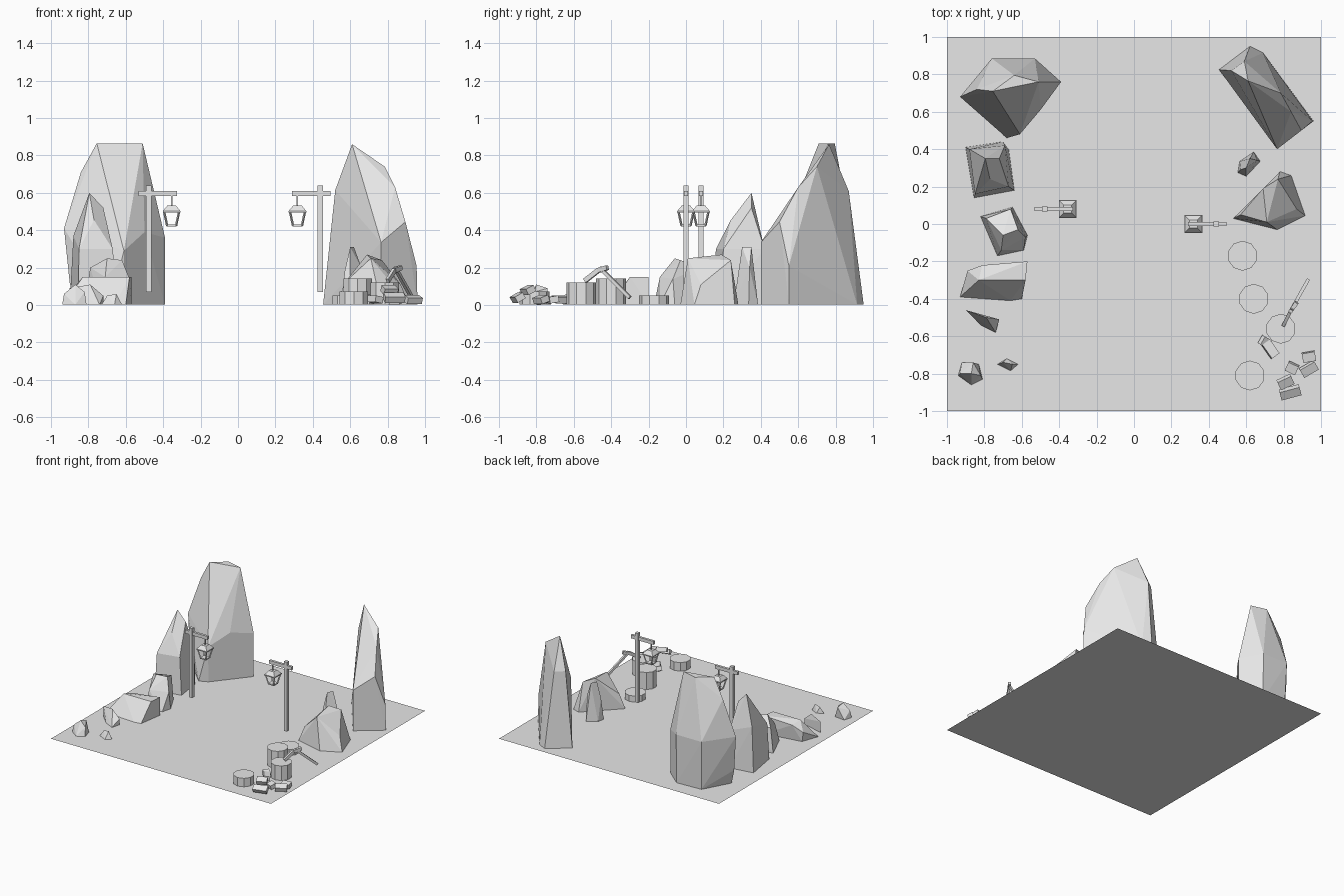
import bpy
import bmesh
import math
from mathutils import Vector, Matrix

start_cube = bpy.data.objects.get("Cube")
if start_cube:
    bpy.data.objects.remove(start_cube, do_unlink=True)

GREY = (0.8, 0.8, 0.8, 1)
stone_grey = bpy.data.materials.new("stone_grey")
stone_grey.use_nodes = True
stone_grey.diffuse_color = GREY
stone_grey.node_tree.nodes["Principled BSDF"].inputs["Base Color"].default_value = GREY
FLOOR = 0.002


def finish(name, bm):
    """Turn a bmesh into a flat shaded object."""
    bmesh.ops.recalc_face_normals(bm, faces=bm.faces[:])
    mesh = bpy.data.meshes.new(name)
    bm.to_mesh(mesh)
    bm.free()
    mesh.materials.append(stone_grey)
    obj = bpy.data.objects.new(name, mesh)
    bpy.context.collection.objects.link(obj)
    return obj


def rock(name, foot, upper):
    """Faceted stone: hull of a footprint on the ground and raised corners."""
    bm = bmesh.new()
    for x, y in foot:
        bm.verts.new((x, y, FLOOR))
    for corner in upper:
        bm.verts.new(corner)
    hull = bmesh.ops.convex_hull(bm, input=bm.verts[:])
    inner = [v for v in hull["geom_interior"] if isinstance(v, bmesh.types.BMVert)]
    bmesh.ops.delete(bm, geom=inner, context="VERTS")
    bmesh.ops.dissolve_limit(bm, angle_limit=math.radians(3),
                             verts=bm.verts[:], edges=bm.edges[:])
    return finish(name, bm)


def add_box(bm, centre, size, rotation=None):
    turn = rotation or Matrix.Identity(4)
    matrix = Matrix.Translation(centre) @ turn @ Matrix.Diagonal((*size, 1))
    bmesh.ops.create_cube(bm, size=1, matrix=matrix)


def add_bar(bm, start, end, width, depth):
    """Square bar running between two points."""
    start, end = Vector(start), Vector(end)
    along = end - start
    turn = along.to_track_quat("Z", "Y").to_matrix().to_4x4()
    add_box(bm, (start + end) / 2, (width, depth, along.length), turn)


def add_frustum(bm, centre, low, high, height):
    """Four-sided tapered block with sides facing the axes."""
    turn = Matrix.Rotation(math.pi / 4, 4, "Z")
    bmesh.ops.create_cone(bm, cap_ends=True, segments=4, radius1=low * math.sqrt(2),
                          radius2=high * math.sqrt(2), depth=height,
                          matrix=Matrix.Translation(centre) @ turn)


# Ground sheet
bm = bmesh.new()
bmesh.ops.create_grid(bm, x_segments=1, y_segments=1, size=1)
finish("ground", bm)

# Tall standing stones at the back
rock("back_right_stone",
     [(-0.39, 0.76), (-0.61, 0.49), (-0.68, 0.46), (-0.87, 0.65), (-0.75, 0.87), (-0.53, 0.88)],
     [(-0.39, 0.76, 0.36), (-0.61, 0.48, 0.29), (-0.5, 0.61, 0.39), (-0.93, 0.68, 0.41),
      (-0.9, 0.66, 0.12), (-0.84, 0.72, 0.71), (-0.76, 0.885, 0.4), (-0.53, 0.885, 0.4),
      (-0.755, 0.71, 0.865), (-0.64, 0.795, 0.865), (-0.51, 0.76, 0.865)])
rock("back_left_stone",
     [(0.455, 0.825), (0.62, 0.95), (0.69, 0.915), (0.96, 0.55), (0.765, 0.4)],
     [(0.52, 0.82, 0.615), (0.59, 0.87, 0.61), (0.61, 0.765, 0.86), (0.785, 0.7, 0.74),
      (0.84, 0.6, 0.63), (0.895, 0.5, 0.445), (0.765, 0.4, 0.335), (0.955, 0.55, 0.21)])

# Rocks along the right side
rock("pointed_rock",
     [(-0.9, 0.41), (-0.7, 0.44), (-0.67, 0.4), (-0.64, 0.18), (-0.855, 0.14)],
     [(-0.795, 0.35, 0.6), (-0.72, 0.35, 0.52), (-0.77, 0.24, 0.455),
      (-0.85, 0.16, 0.3), (-0.67, 0.2, 0.3), (-0.88, 0.4, 0.37), (-0.69, 0.42, 0.3)])
rock("middle_rock",
     [(-0.82, 0.04), (-0.65, 0.09), (-0.57, -0.06), (-0.59, -0.14), (-0.73, -0.17)],
     [(-0.66, 0.08, 0.2), (-0.79, 0.03, 0.2), (-0.7, -0.06, 0.25),
      (-0.62, -0.03, 0.24), (-0.58, -0.07, 0.14), (-0.71, -0.14, 0.15)])
rock("slab_rock",
     [(-0.93, -0.39), (-0.88, -0.25), (-0.57, -0.2), (-0.6, -0.4), (-0.66, -0.41)],
     [(-0.89, -0.25, 0.08), (-0.81, -0.22, 0.13), (-0.57, -0.2, 0.15),
      (-0.58, -0.3, 0.15), (-0.83, -0.3, 0.15)])
rock("low_rock",
     [(-0.9, -0.46), (-0.72, -0.51), (-0.74, -0.58), (-0.82, -0.54)],
     [(-0.9, -0.46, 0.09), (-0.72, -0.51, 0.05), (-0.79, -0.5, 0.11)])
rock("front_rock",
     [(-0.92, -0.74), (-0.83, -0.75), (-0.81, -0.83), (-0.87, -0.86), (-0.94, -0.81)],
     [(-0.86, -0.74, 0.09), (-0.87, -0.8, 0.11), (-0.93, -0.8, 0.06), (-0.82, -0.81, 0.07)])
rock("pebble", [(-0.73, -0.75), (-0.68, -0.72), (-0.62, -0.75), (-0.66, -0.785)],
     [(-0.7, -0.74, 0.05), (-0.65, -0.75, 0.06)])

# Rocks along the left side
rock("boulder",
     [(0.53, 0.03), (0.78, 0.28), (0.84, 0.26), (0.915, 0.045), (0.765, -0.03)],
     [(0.57, 0.05, 0.12), (0.71, 0.01, 0.25), (0.69, 0.19, 0.27),
      (0.77, 0.24, 0.24), (0.87, 0.08, 0.11)])
rock("upright_rock",
     [(0.555, 0.275), (0.565, 0.335), (0.64, 0.385), (0.675, 0.335), (0.6, 0.255)],
     [(0.6, 0.3, 0.31), (0.62, 0.35, 0.31), (0.66, 0.34, 0.2), (0.57, 0.29, 0.18)])

# Tree stumps
for i, (x, y, height) in enumerate([(0.58, -0.17, 0.05), (0.64, -0.4, 0.14),
                                    (0.785, -0.56, 0.12), (0.62, -0.81, 0.07)]):
    bm = bmesh.new()
    bmesh.ops.create_cone(bm, cap_ends=True, segments=10, radius1=0.08, radius2=0.08,
                          depth=height, matrix=Matrix.Translation((x, y, height / 2 + FLOOR)))
    finish(f"stump_{i + 1}", bm)

# Pickaxe leaning against a stump
bm = bmesh.new()
add_bar(bm, (0.93, -0.3, 0.04), (0.84, -0.46, 0.2), 0.018, 0.018)
finish("pickaxe_handle", bm)
bm = bmesh.new()
add_bar(bm, (0.8, -0.54, 0.13), (0.835, -0.47, 0.185), 0.018, 0.025)
add_bar(bm, (0.835, -0.47, 0.185), (0.87, -0.42, 0.2), 0.022, 0.025)
finish("pickaxe_head", bm)

# Scattered firewood blocks: x, y, z, length, heading and tilt in degrees
blocks = [(0.73, -0.67, 0.03, 0.09, 125, 10), (0.7, -0.63, 0.03, 0.05, 60, 30),
          (0.845, -0.77, 0.025, 0.06, -25, 15), (0.935, -0.71, 0.03, 0.07, 10, 10),
          (0.935, -0.775, 0.03, 0.09, 30, 20), (0.81, -0.845, 0.08, 0.08, 25, 25),
          (0.835, -0.9, 0.04, 0.11, 15, 30)]
for i, (x, y, z, length, heading, tilt) in enumerate(blocks):
    bm = bmesh.new()
    turn = (Matrix.Rotation(math.radians(heading), 4, "Z")
            @ Matrix.Rotation(math.radians(tilt), 4, "X"))
    add_box(bm, (x, y, z), (length, 0.05, 0.035), turn)
    finish(f"firewood_{i + 1}", bm)


def lamp_post(side, post_x, y, inward):
    """Post with a cross beam and an open hanging lantern."""
    bm = bmesh.new()
    add_box(bm, (post_x, y, 0.355), (0.028, 0.028, 0.57))
    add_box(bm, (post_x + inward * 0.048, y, 0.597), (0.205, 0.02, 0.028))
    finish(f"{side}_lamp_post", bm)

    x = post_x + inward * 0.122
    bm = bmesh.new()
    add_box(bm, (x, y, 0.555), (0.008, 0.008, 0.06))
    add_frustum(bm, (x, y, 0.518), 0.047, 0.022, 0.03)
    add_box(bm, (x, y, 0.5), (0.094, 0.094, 0.008))
    add_box(bm, (x, y, 0.425), (0.054, 0.054, 0.01))
    corners = [(-1, -1), (1, -1), (1, 1), (-1, 1)]
    for sx, sy in corners:
        add_bar(bm, (x + sx * 0.024, y + sy * 0.024, 0.425),
                (x + sx * 0.04, y + sy * 0.04, 0.5), 0.009, 0.009)
    finish(f"{side}_lantern", bm)


lamp_post("right", -0.477, 0.08, 1)
lamp_post("left", 0.44, 0.0, -1)
